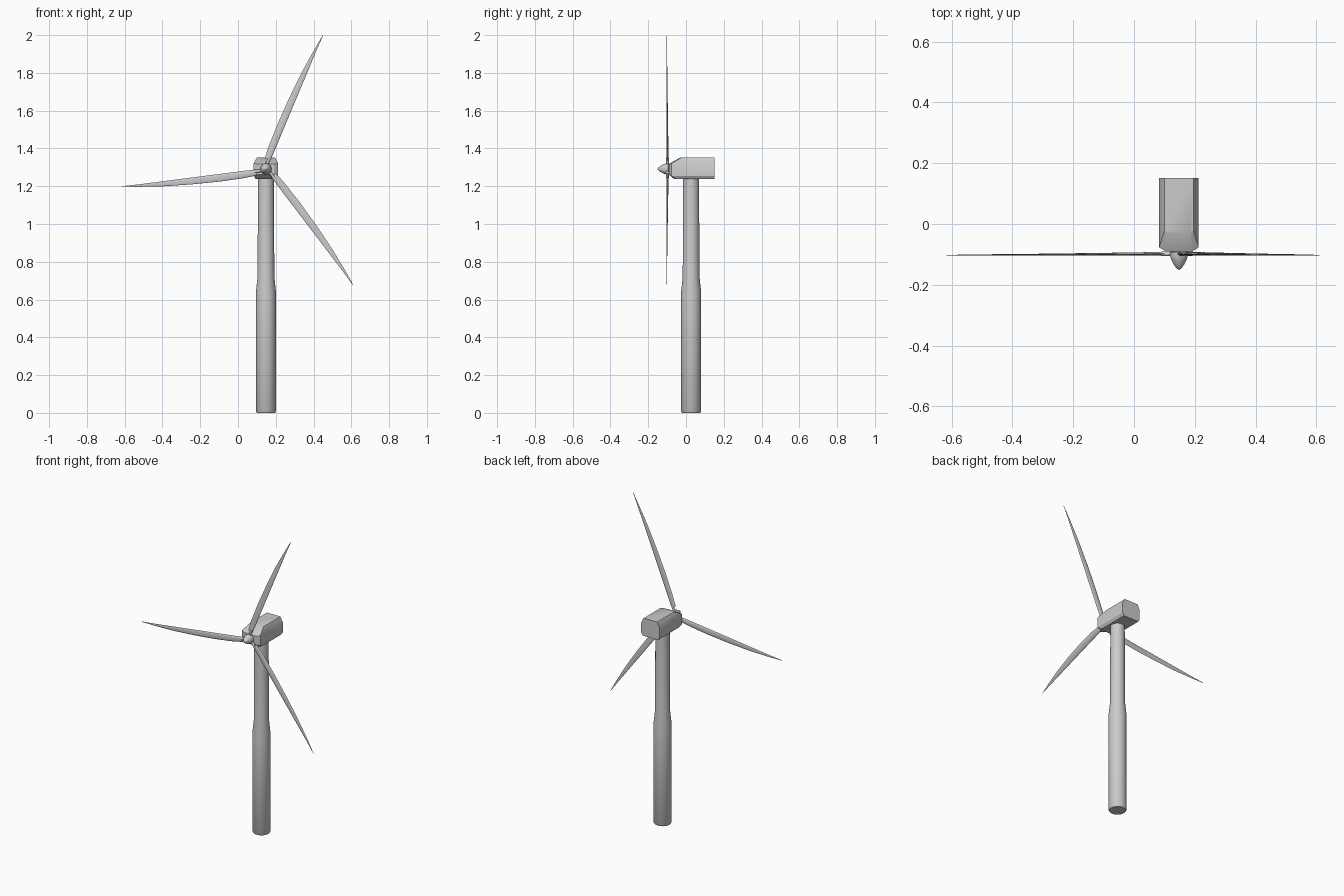
import bpy, bmesh, math
from mathutils import Vector, Matrix

if "Cube" in bpy.data.objects:
    bpy.data.objects.remove(bpy.data.objects["Cube"])

CX, TY = 0.148, 0.027      # rotor/tower x, tower y
HUB = Vector((CX, -0.098, 1.2915))


def loft(name, rings, matrix=Matrix(), angle=35):
    """Skin a list of equal-length rings and cap both ends."""
    bm = bmesh.new()
    vr = [[bm.verts.new(matrix @ Vector(p)) for p in r] for r in rings]
    n = len(vr[0])
    for a, b in zip(vr, vr[1:]):
        for i in range(n):
            j = (i + 1) % n
            bm.faces.new((a[i], a[j], b[j], b[i]))
    bm.faces.new(vr[0])
    bm.faces.new(vr[-1])
    bmesh.ops.recalc_face_normals(bm, faces=bm.faces)
    me = bpy.data.meshes.new(name)
    bm.to_mesh(me)
    bm.free()
    ob = bpy.data.objects.new(name, me)
    bpy.context.collection.objects.link(ob)
    bpy.ops.object.select_all(action='DESELECT')
    ob.select_set(True)
    bpy.context.view_layer.objects.active = ob
    bpy.ops.object.shade_smooth_by_angle(angle=math.radians(angle))
    return ob


def circle_rings(profile, n=32):
    """Profile of (radius, height) turned about z."""
    return [[(r * math.cos(2 * math.pi * i / n), r * math.sin(2 * math.pi * i / n), h)
             for i in range(n)] for r, h in profile]


# Tower: wide lower section, short cone, slim upper section
loft("tower", circle_rings([(0.048, 0), (0.053, 0.008), (0.053, 0.64), (0.0445, 0.72),
                            (0.042, 1.25)]),
     Matrix.Translation((CX, TY, 0)))


# Nacelle: stacked outlines with chamfered front corners and a sloping front roof
def outline(w, nose_w, front, shoulder, z, z_front):
    return [(CX - w, 0.151, z), (CX - w, shoulder, z), (CX - nose_w, front, z_front),
            (CX + nose_w, front, z_front), (CX + w, shoulder, z), (CX + w, 0.151, z)]


loft("nacelle", [outline(0.054, 0.036, -0.062, -0.055, 1.238, 1.238),
                 outline(0.065, 0.042, -0.091, -0.077, 1.255, 1.262),
                 outline(0.065, 0.042, -0.091, -0.077, 1.32, 1.318),
                 outline(0.048, 0.036, -0.030, -0.022, 1.352, 1.352)], angle=30)

# Spinner: bullet nose pointing forward, with a shaft into the nacelle
to_front = Matrix.Translation((CX, 0, HUB.z)) @ Matrix.Rotation(math.radians(90), 4, 'X')
loft("spinner", circle_rings([(0.021, 0.085), (0.029, 0.094), (0.0295, 0.104), (0.025, 0.118),
                              (0.018, 0.132), (0.009, 0.145), (0.001, 0.151)], 24), to_front)
loft("rotor_shaft", circle_rings([(0.02, 0.06), (0.02, 0.1)], 16), to_front)

# Blades: (distance, leading edge, trailing edge, half thickness), straight leading edge
STATIONS = [(0.05, -0.004, 0.028, 0.006), (0.12, -0.004, 0.034, 0.005),
            (0.25, -0.003, 0.037, 0.004), (0.40, -0.002, 0.034, 0.003),
            (0.55, -0.001, 0.026, 0.002), (0.68, 0.0, 0.013, 0.0015),
            (0.77, -0.001, 0.001, 0.0005)]


def section(r, lead, trail, t, n=12):
    mid, half = (lead + trail) / 2, (trail - lead) / 2
    return [(r, -0.005 + t + t * math.sin(2 * math.pi * i / n),
             mid + half * math.cos(2 * math.pi * i / n)) for i in range(n)]


for k in range(3):
    turn = Matrix.Translation(HUB) @ Matrix.Rotation(-math.radians(66.9 + 120 * k), 4, 'Y')
    loft(f"blade_{k + 1}", [section(*s) for s in STATIONS], turn, 50)
    # Round stub joining the blade to the hub
    loft(f"blade_stub_{k + 1}", circle_rings([(0.008, 0.01), (0.008, 0.06)], 12),
         turn @ Matrix.Translation((0, 0, 0.006)) @ Matrix.Rotation(math.radians(90), 4, 'Y'))
